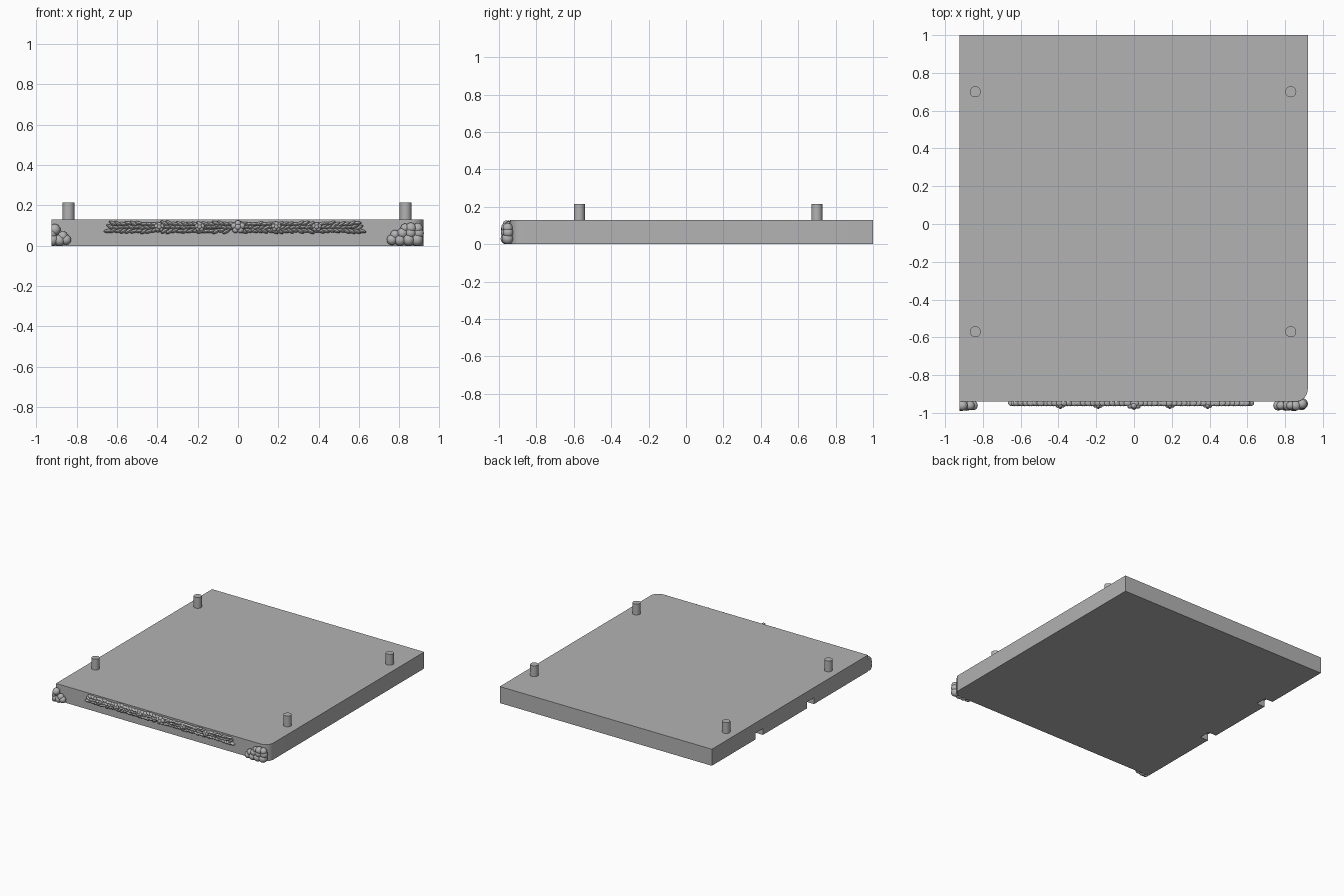
import bpy, bmesh, math, random
from mathutils import Matrix, Vector

random.seed(4)
if "Cube" in bpy.data.objects:
    bpy.data.objects.remove(bpy.data.objects["Cube"])

grey = bpy.data.materials.new("plain grey")
grey.use_nodes = True
grey.diffuse_color = (0.45, 0.45, 0.45, 1)
grey.node_tree.nodes["Principled BSDF"].inputs["Base Color"].default_value = grey.diffuse_color

LEFT, RIGHT, FRONT, BACK, TOP = -0.925, 0.92, -0.94, 1.0, 0.13


def finish(bm, name, smooth=None):
    mesh = bpy.data.meshes.new(name)
    bm.to_mesh(mesh)
    bm.free()
    obj = bpy.data.objects.new(name, mesh)
    bpy.context.collection.objects.link(obj)
    mesh.materials.append(grey)
    if smooth:
        bpy.ops.object.select_all(action="DESELECT")
        bpy.context.view_layer.objects.active = obj
        obj.select_set(True)
        bpy.ops.object.shade_smooth_by_angle(angle=math.radians(smooth))
    return obj


def box(bm, x0, x1, y0, y1, z0, z1):
    size = Matrix.Diagonal((x1 - x0, y1 - y0, z1 - z0, 1))
    centre = Matrix.Translation(((x0 + x1) / 2, (y0 + y1) / 2, (z0 + z1) / 2))
    bmesh.ops.create_cube(bm, size=1, matrix=centre @ size)


def blob(bm, centre, radii, tilt=0, segments=12, rings=8):
    matrix = (Matrix.Translation(centre) @ Matrix.Rotation(tilt, 4, "Y")
              @ Matrix.Diagonal((*radii, 1)))
    bmesh.ops.create_uvsphere(bm, u_segments=segments, v_segments=rings,
                              radius=1, matrix=matrix)


# Slab with one rounded front corner
bm = bmesh.new()
box(bm, LEFT, RIGHT, FRONT, BACK, 0, TOP)
corner = [e for e in bm.edges
          if all(v.co.x > 0 and v.co.y < 0 for v in e.verts)]
bmesh.ops.bevel(bm, geom=corner, offset=0.065, segments=8, profile=0.5, affect="EDGES")
slab = finish(bm, "slab", 30)

# Two clip notches in the lower side edge, each widening into a pocket
bm = bmesh.new()
for y in (0.41, -0.225):
    box(bm, LEFT - 0.05, LEFT + 0.07, y - 0.045, y + 0.045, -0.05, 0.05)
cutter = finish(bm, "notch_cutter")
cutter.hide_render = True
cutter.hide_set(True)
cut = slab.modifiers.new("notches", "BOOLEAN")
cut.operation, cut.solver, cut.object = "DIFFERENCE", "EXACT", cutter

# Locating pegs
for side, x in (("left", -0.84), ("right", 0.83)):
    for end, y in (("front", -0.57), ("back", 0.70)):
        bm = bmesh.new()
        bmesh.ops.create_cone(bm, cap_ends=True, segments=32, radius1=0.029, radius2=0.029,
                              depth=0.1, matrix=Matrix.Translation((x, y, 0.165)))
        finish(bm, f"peg_{end}_{side}", 40)


# Heaps of round stones at the front corners, trimmed to the slab's footprint
def stone_heap(name, stones):
    bm = bmesh.new()
    for x, z, r in stones:
        bend = max(0, x - 0.87) * 0.4
        blob(bm, (x, -0.961 + bend, z), (r, r, r), segments=20, rings=12)
    for point, normal in (((LEFT, 0, 0), (-1, 0, 0)), ((0, 0, 0), (0, 0, -1))):
        cut = bmesh.ops.bisect_plane(bm, geom=bm.verts[:] + bm.edges[:] + bm.faces[:],
                                     plane_co=point, plane_no=normal, clear_outer=True)
        rim = [e for e in cut["geom_cut"] if isinstance(e, bmesh.types.BMEdge)]
        bmesh.ops.holes_fill(bm, edges=rim)
    finish(bm, name, 40)


stone_heap("stone_heap_left", [
    (-0.92, 0.03, 0.03), (-0.885, 0.027, 0.028), (-0.852, 0.03, 0.025),
    (-0.908, 0.08, 0.028), (-0.868, 0.048, 0.024), (-0.925, 0.06, 0.028)])
stone_heap("stone_heap_right", [
    (0.763, 0.03, 0.026), (0.803, 0.028, 0.028), (0.845, 0.03, 0.03), (0.887, 0.03, 0.031),
    (0.778, 0.055, 0.023), (0.815, 0.062, 0.027), (0.855, 0.063, 0.028), (0.893, 0.062, 0.028),
    (0.828, 0.088, 0.022), (0.857, 0.088, 0.027), (0.89, 0.087, 0.026)])

# Leafy garland: overlapping slanted leaves in three rows, mirrored from the middle
bm = bmesh.new()
for sign in (-1, 1):
    for i in range(24):
        x = -0.015 + sign * (0.03 + i * 0.0255)
        for row, z in enumerate((0.074, 0.092, 0.109)):
            shift = sign * (1 - row) * 0.012
            lean = sign * (0.35 if row == 0 else -0.35) + random.uniform(-0.25, 0.25)
            blob(bm, (x + shift, FRONT - 0.008, z + random.uniform(-0.003, 0.003)),
                 (0.024, 0.017, 0.009), lean, 10, 6)
finish(bm, "garland_leaves", 50)

# Berry clusters along the garland
bm = bmesh.new()
for x in (-0.39, -0.19, 0, 0.19, 0.39):
    r = 0.016 if x == 0 else 0.011
    for k in range(5):
        a = k * math.tau / 5 + math.pi / 2
        blob(bm, (x + r * 1.3 * math.cos(a), -0.962, 0.093 + r * 1.1 * math.sin(a)), (r, r, r))
    blob(bm, (x, -0.968, 0.093), (r, r, r))
finish(bm, "garland_berries", 50)
